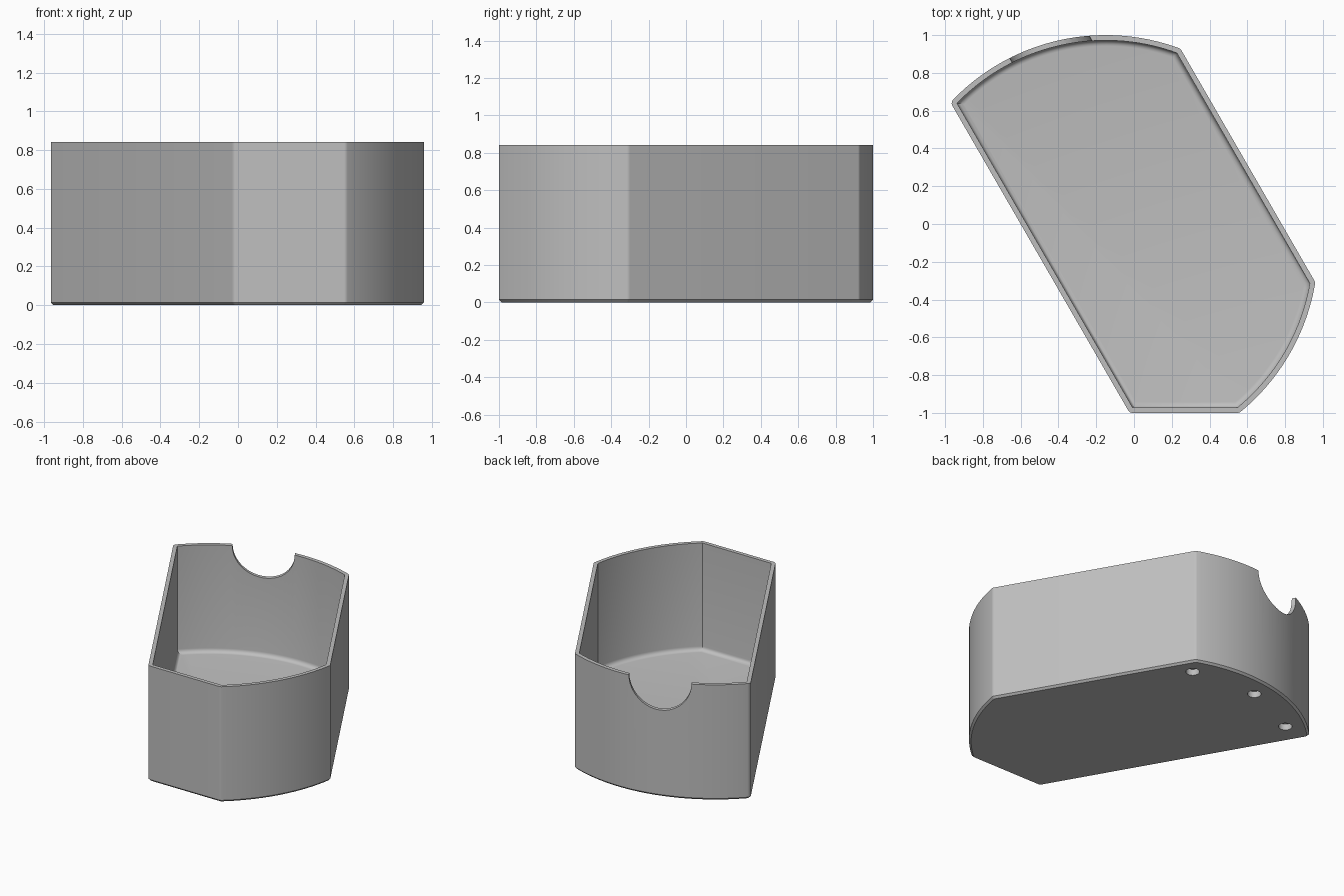
import bpy, bmesh
from math import sin, cos, acos, radians, degrees
from mathutils import Matrix, Vector

if "Cube" in bpy.data.objects:
    bpy.data.objects.remove(bpy.data.objects["Cube"])

HEIGHT, WALL, FLOOR = 0.842, 0.028, 0.06
CENTRE = Vector((-0.15, -0.125))      # centre of the big arc
R = 1.097                             # inner radius of the big arc

grey = bpy.data.materials.new("plain grey")
grey.use_nodes = True
colour = (0.52, 0.52, 0.52, 1)
grey.diffuse_color = colour
grey.node_tree.nodes["Principled BSDF"].inputs["Base Color"].default_value = colour


def polar(angle, radius):
    return Vector((cos(radians(angle)), sin(radians(angle)))) * radius


def spread(a, b, n):
    return [a + (b - a) * i / n for i in range(n + 1)]


# Angles where the three flat walls cut the big arc
half_right = degrees(acos(0.8415 / R))
a_left = 210 - degrees(acos(0.2995 / R))
a_back, a_side = 30 + half_right, 30 - half_right
a_front = -90 + degrees(acos(0.847 / R))
front_corner = Vector((-0.007, -0.972))


def outline(offset):
    """Inner outline, grown by offset with rounded corners."""
    pts = []

    def corner(p, a, b):
        if offset:
            pts.extend(p + polar(t, offset) for t in spread(a, b, 6))
        else:
            pts.append(p)

    def arc(a, b, n):
        pts.extend(CENTRE + polar(t, R + offset) for t in spread(a, b, n)[1:-1])

    def on_arc(a):
        return CENTRE + polar(a, R)

    corner(on_arc(a_left), 210, a_left)
    arc(a_left, a_back, 40)
    corner(on_arc(a_back), a_back, 30)
    corner(on_arc(a_side), 30, a_side)
    arc(a_side, a_front, 26)
    corner(on_arc(a_front), a_front, -90)
    corner(front_corner, -90, -150)
    return pts


def finish(bm, name):
    bmesh.ops.recalc_face_normals(bm, faces=bm.faces)
    mesh = bpy.data.meshes.new(name)
    bm.to_mesh(mesh)
    bm.free()
    mesh.materials.append(grey)
    obj = bpy.data.objects.new(name, mesh)
    bpy.context.collection.objects.link(obj)
    return obj


def prism(name, pts, z0, z1, bevel, segments):
    """Upright solid with its lower edge bevelled."""
    bm = bmesh.new()
    base = bm.faces.new([bm.verts.new((p.x, p.y, z0)) for p in pts])
    top = bmesh.ops.extrude_face_region(bm, geom=[base], use_keep_orig=True)
    bmesh.ops.translate(bm, vec=(0, 0, z1 - z0),
                        verts=[g for g in top["geom"] if isinstance(g, bmesh.types.BMVert)])
    low = [e for e in bm.edges if all(abs(v.co.z - z0) < 1e-5 for v in e.verts)]
    bmesh.ops.bevel(bm, geom=low, offset=bevel, segments=segments,
                    profile=0.5, affect='EDGES')
    return finish(bm, name)


def cylinder(name, radius, depth, matrix, sides):
    bm = bmesh.new()
    bmesh.ops.create_cone(bm, cap_ends=True, segments=sides, radius1=radius,
                          radius2=radius, depth=depth, matrix=matrix)
    return finish(bm, name)


# Outer body and the cavity with its rounded floor edge
bin_body = prism("bin_body", outline(WALL), 0, HEIGHT, 0.014, 1)
cutters = [prism("cavity_cutter", outline(0), FLOOR, HEIGHT + 0.2, 0.03, 5)]

# Half-round finger notch in the curved back wall
along, across = polar(120, 1), polar(30, 1)
spot = across * 0.081 + along * 1.05
turn = Matrix.Rotation(radians(120), 4, 'Z') @ Matrix.Rotation(radians(90), 4, 'Y')
cutters.append(cylinder("notch_cutter", 0.212, 0.6,
                        Matrix.Translation((spot.x, spot.y, HEIGHT)) @ turn, 64))

# Three blind round pockets under the back edge
for angle in (71, 100.5, 128.5):
    p = CENTRE + polar(angle, 0.985)
    cutters.append(cylinder("pocket_cutter", 0.045, 0.09,
                            Matrix.Translation((p.x, p.y, 0)), 32))

bpy.ops.object.select_all(action='DESELECT')
bpy.context.view_layer.objects.active = bin_body
bin_body.select_set(True)
for cutter in cutters:
    cutter.hide_render = True
    mod = bin_body.modifiers.new("cut", 'BOOLEAN')
    mod.operation, mod.solver, mod.object = 'DIFFERENCE', 'EXACT', cutter
    bpy.ops.object.modifier_apply(modifier=mod.name)
    bpy.data.objects.remove(cutter)

bpy.ops.object.shade_smooth_by_angle(angle=radians(30))
